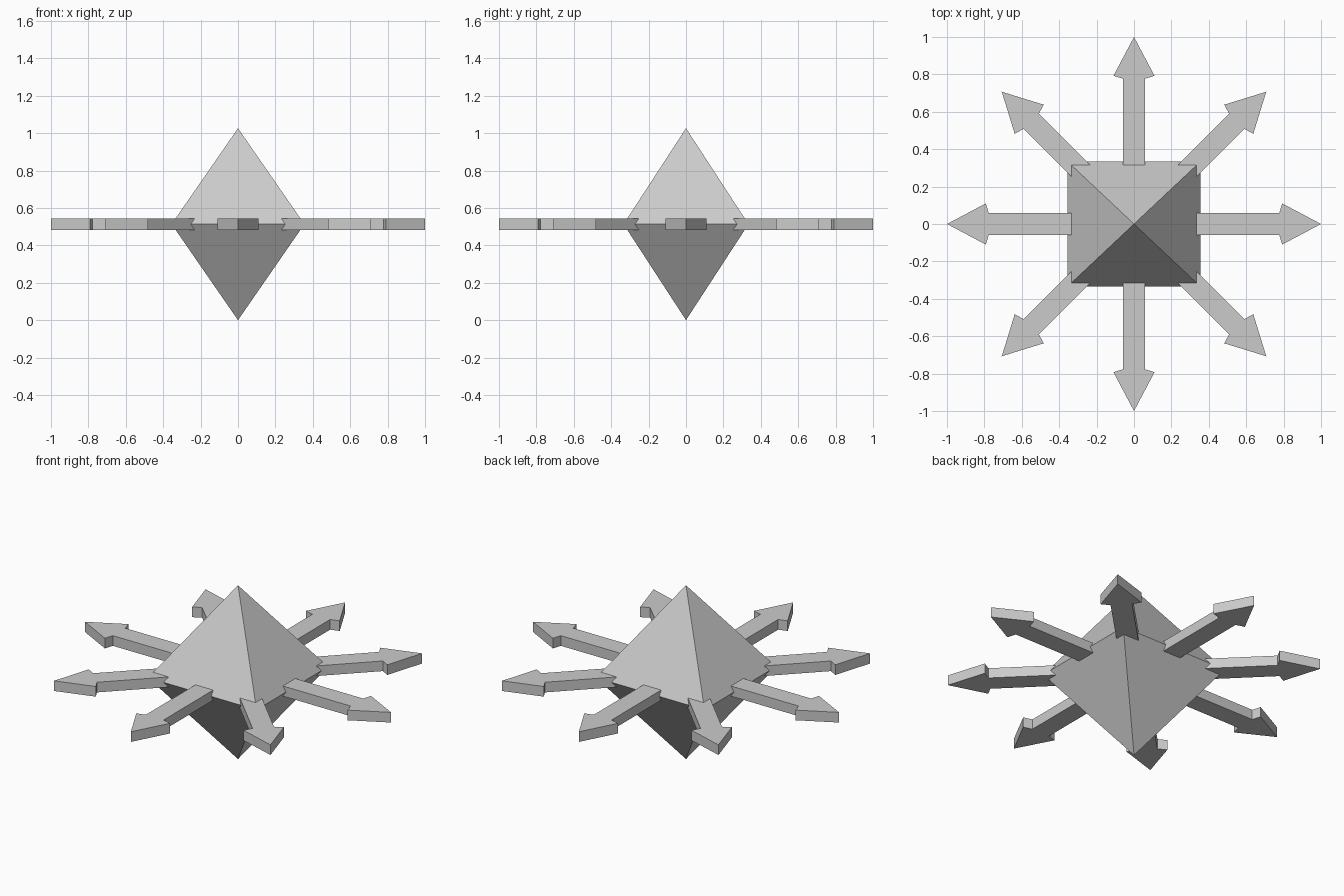
import bpy, bmesh, math
from mathutils import Matrix

if "Cube" in bpy.data.objects:
    bpy.data.objects.remove(bpy.data.objects["Cube"])

MID = 0.513      # height of the equator
HALF_T = 0.03    # half thickness of the arrows


def make_object(name, bm):
    bmesh.ops.recalc_face_normals(bm, faces=bm.faces)
    mesh = bpy.data.meshes.new(name)
    bm.to_mesh(mesh)
    bm.free()
    obj = bpy.data.objects.new(name, mesh)
    bpy.context.collection.objects.link(obj)
    return obj


# Central double pyramid
bm = bmesh.new()
hx, hy = 0.355, 0.334
ring = [bm.verts.new((x * hx, y * hy, MID)) for x, y in ((-1, -1), (1, -1), (1, 1), (-1, 1))]
for z in (0, 2 * MID):
    tip = bm.verts.new((0, 0, z))
    for i in range(4):
        bm.faces.new((ring[i], ring[(i + 1) % 4], tip))
make_object("double_pyramid", bm)

# Eight flat arrows radiating from the equator
half = [(0.25, 0.058), (0.777, 0.058), (0.792, 0.11)]
outline = [(x, -y) for x, y in half] + [(1.0, 0.0)] + half[::-1]
for k in range(8):
    bm = bmesh.new()
    face = bm.faces.new([bm.verts.new((x, y, MID - HALF_T)) for x, y in outline])
    top = bmesh.ops.extrude_face_region(bm, geom=[face])["geom"]
    bmesh.ops.translate(bm, vec=(0, 0, 2 * HALF_T),
                        verts=[v for v in top if isinstance(v, bmesh.types.BMVert)])
    bmesh.ops.rotate(bm, cent=(0, 0, 0), verts=bm.verts,
                     matrix=Matrix.Rotation(k * math.pi / 4, 3, 'Z'))
    make_object(f"arrow_{k + 1}", bm)
